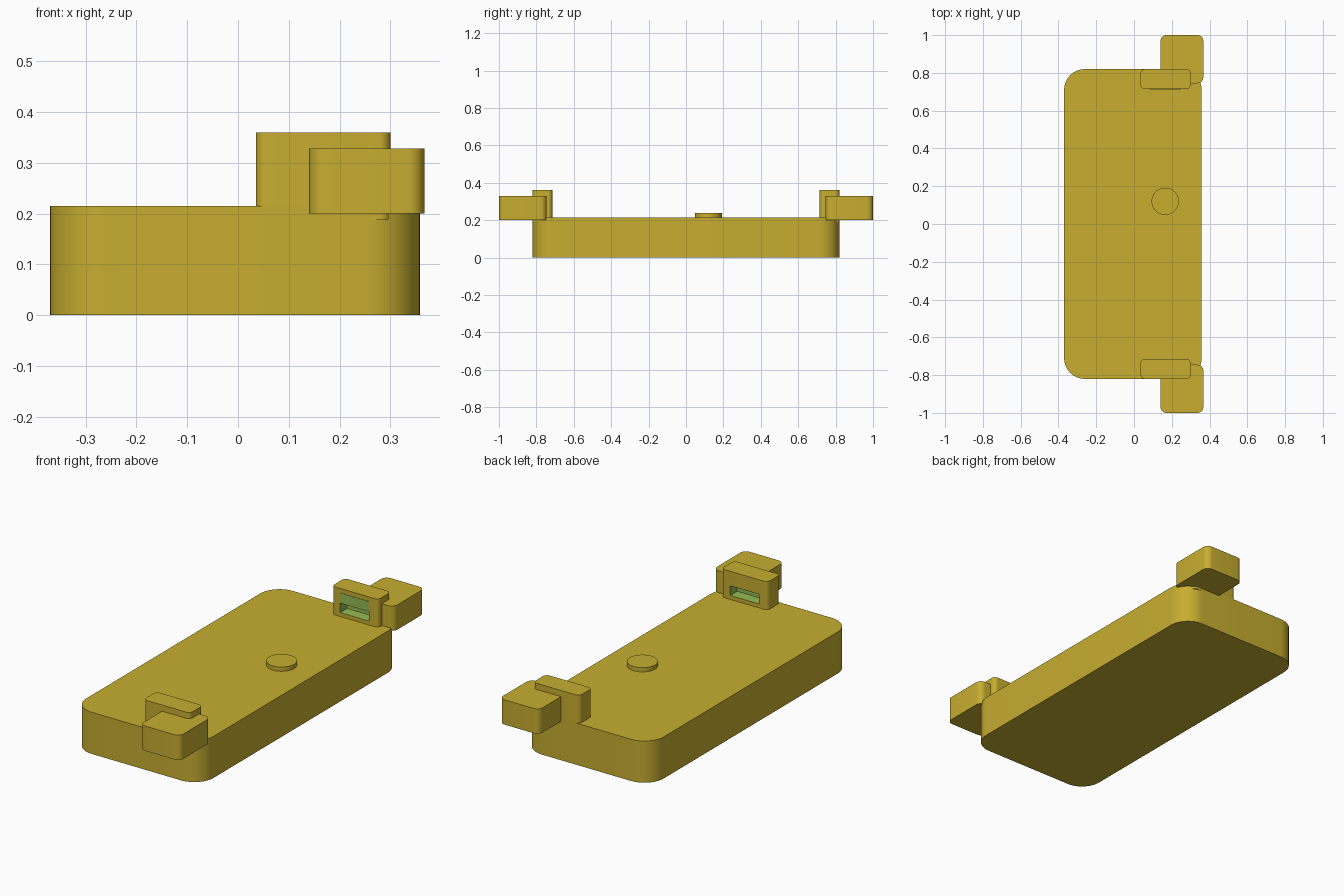
import bpy, bmesh, math

if "Cube" in bpy.data.objects:
    bpy.data.objects.remove(bpy.data.objects["Cube"])


def material(name, rgb):
    m = bpy.data.materials.new(name)
    m.diffuse_color = (*rgb, 1)
    m.use_nodes = True
    m.node_tree.nodes["Principled BSDF"].inputs["Base Color"].default_value = m.diffuse_color
    return m


olive = material("mustard", (0.57, 0.42, 0.03))
green = material("soft_green", (0.30, 0.50, 0.09))


def prism(name, points, z0, z1):
    """Extrude a closed outline from z0 to z1."""
    bm = bmesh.new()
    base = bm.faces.new([bm.verts.new((x, y, z0)) for x, y in points])
    ext = bmesh.ops.extrude_face_region(bm, geom=[base])
    top = [v for v in ext["geom"] if isinstance(v, bmesh.types.BMVert)]
    bmesh.ops.translate(bm, verts=top, vec=(0, 0, z1 - z0))
    bmesh.ops.recalc_face_normals(bm, faces=bm.faces)
    me = bpy.data.meshes.new(name)
    bm.to_mesh(me)
    bm.free()
    ob = bpy.data.objects.new(name, me)
    bpy.context.collection.objects.link(ob)
    me.materials.append(olive)
    me.materials.append(green)
    return ob


def rounded(x0, x1, y0, y1, r, n=8):
    """Rectangle outline with rounded corners."""
    corners = [(x1 - r, y1 - r, 0), (x0 + r, y1 - r, 90),
               (x0 + r, y0 + r, 180), (x1 - r, y0 + r, 270)]
    return [(cx + r * math.cos(math.radians(a + 90 * i / n)),
             cy + r * math.sin(math.radians(a + 90 * i / n)))
            for cx, cy, a in corners for i in range(n + 1)]


def activate(ob):
    bpy.ops.object.select_all(action='DESELECT')
    ob.select_set(True)
    bpy.context.view_layer.objects.active = ob


def smooth(ob):
    activate(ob)
    bpy.ops.object.shade_smooth_by_angle(angle=math.radians(30))


def cut(ob, cutter):
    activate(ob)
    mod = ob.modifiers.new("slot", 'BOOLEAN')
    mod.operation, mod.solver, mod.object = 'DIFFERENCE', 'EXACT', cutter
    bpy.ops.object.modifier_apply(modifier=mod.name)


def box(name, x0, x1, y0, y1, z0, z1):
    ob = prism(name, [(x0, y0), (x1, y0), (x1, y1), (x0, y1)], z0, z1)
    for p in ob.data.polygons:
        p.material_index = 1
    return ob


# Main slab and round button
smooth(prism("body", rounded(-0.37, 0.358, -0.82, 0.82, 0.11, 12), 0, 0.215))
disc = [(0.165 + 0.072 * math.cos(math.tau * i / 48),
         0.12 + 0.072 * math.sin(math.tau * i / 48)) for i in range(48)]
smooth(prism("button", disc, 0.20, 0.237))

# Slotted block and outer lug at each end
for label, s in (("front", -1), ("back", 1)):
    def span(a, b):
        return sorted((s * a, s * b))
    block = prism(label + "_block", rounded(0.035, 0.30, *span(0.715, 0.82), 0.022), 0.187, 0.36)
    lug = prism(label + "_lug", rounded(0.14, 0.367, *span(0.745, 1.0), 0.032), 0.20, 0.328)
    slot = box(label + "_slot_cutter", 0.083, 0.248, *span(0.65, 0.772), 0.235, 0.285)
    slot.hide_render = True
    for ob in (block, lug):
        cut(ob, slot)
        smooth(ob)
    bpy.data.objects.remove(slot)

# Coloured panel above the back slot
box("back_panel", 0.083, 0.248, 0.713, 0.718, 0.285, 0.337)
